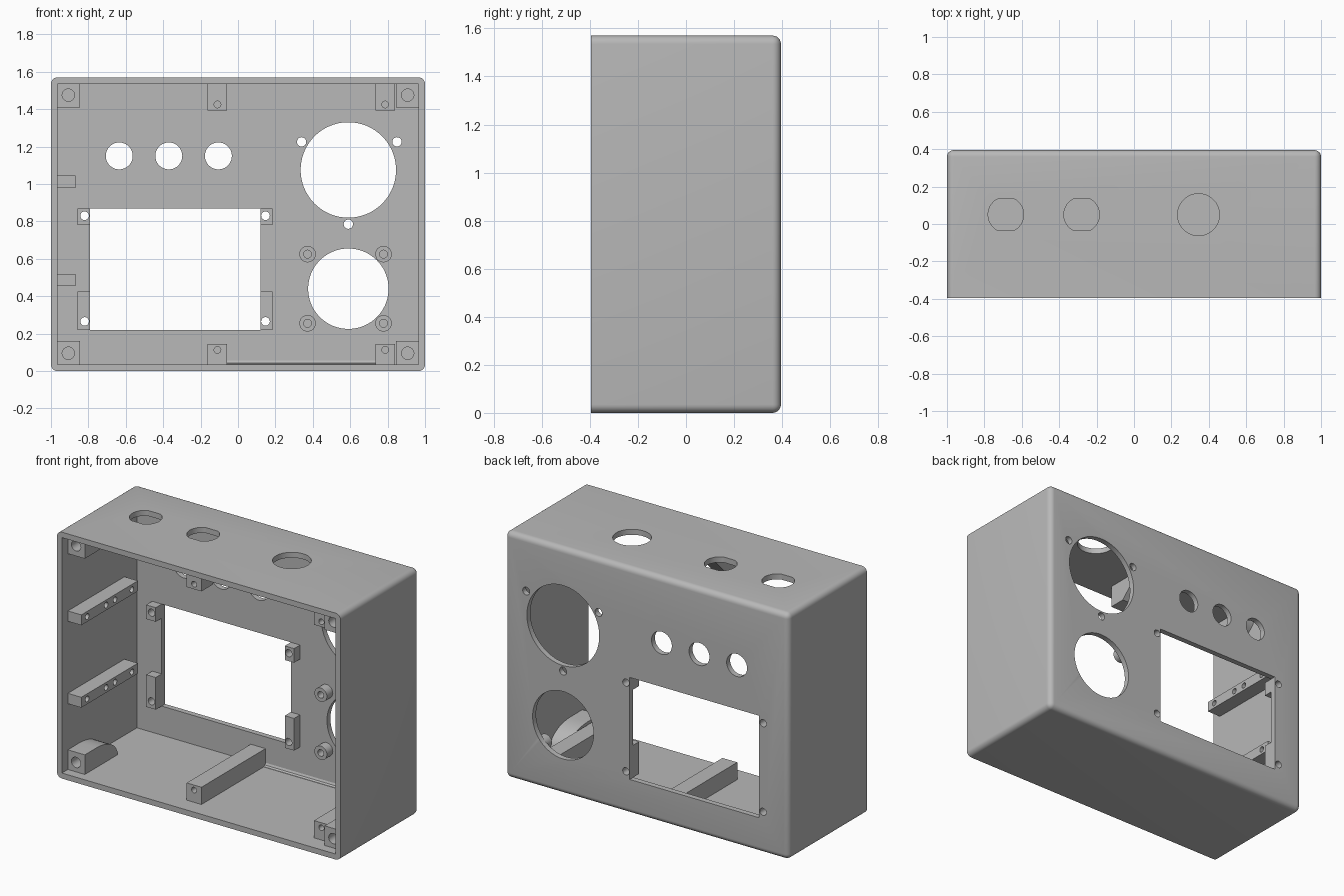
import bpy, bmesh, math
from mathutils import Matrix, Vector

if "Cube" in bpy.data.objects:
    bpy.data.objects.remove(bpy.data.objects["Cube"])

W, D, H, T = 1.0, 0.395, 1.57, 0.035   # half width, half depth, height, wall
BACK = D - T                           # inner face of the back panel

grey = bpy.data.materials.new("housing grey")
grey.use_nodes = True
grey.diffuse_color = (0.48, 0.48, 0.48, 1)
grey.node_tree.nodes["Principled BSDF"].inputs["Base Color"].default_value = (0.48, 0.48, 0.48, 1)


def finish(name, bm):
    bmesh.ops.recalc_face_normals(bm, faces=bm.faces)
    me = bpy.data.meshes.new(name)
    bm.to_mesh(me)
    bm.free()
    me.materials.append(grey)
    ob = bpy.data.objects.new(name, me)
    bpy.context.collection.objects.link(ob)
    return ob


def box(name, x, y, z):
    bm = bmesh.new()
    bmesh.ops.create_cube(bm, size=1)
    for v in bm.verts:
        v.co = [r[0] if c < 0 else r[1] for c, r in zip(v.co, (x, y, z))]
    return finish(name, bm)


def prism(name, x, profile):
    """Extrude a (y, z) outline along x."""
    bm = bmesh.new()
    f = bm.faces.new([bm.verts.new((x[0], a, b)) for a, b in profile])
    new = bmesh.ops.extrude_face_region(bm, geom=[f])["geom"]
    bmesh.ops.translate(bm, vec=(x[1] - x[0], 0, 0),
                        verts=[v for v in new if isinstance(v, bmesh.types.BMVert)])
    return finish(name, bm)


def rod(name, p, r, length, axis="Y", r2=None, seg=48):
    """Cylinder or cone centred on p; r2 is the radius at the far end."""
    direction = Vector([float(a == axis) for a in "XYZ"])
    m = Matrix.Translation(p) @ direction.to_track_quat("Z", "Y").to_matrix().to_4x4()
    bm = bmesh.new()
    bmesh.ops.create_cone(bm, cap_ends=True, segments=seg, radius1=r,
                          radius2=r if r2 is None else r2, depth=length, matrix=m)
    return finish(name, bm)


def cut(ob, *cutters):
    for c in cutters:
        mod = ob.modifiers.new("cut", "BOOLEAN")
        mod.operation, mod.solver, mod.object = "DIFFERENCE", "EXACT", c
        bpy.context.view_layer.objects.active = ob
        bpy.ops.object.modifier_apply(modifier=mod.name)
        bpy.data.objects.remove(c)


def smooth(ob):
    bpy.ops.object.select_all(action="DESELECT")
    ob.select_set(True)
    bpy.context.view_layer.objects.active = ob
    bpy.ops.object.shade_smooth_by_angle(angle=math.radians(30))


# Shell: rounded everywhere except the open front rim
bm = bmesh.new()
bmesh.ops.create_cube(bm, size=1)
for v in bm.verts:
    v.co = (v.co.x * 2 * W, v.co.y * 2 * D, (v.co.z + 0.5) * H)
edges = [e for e in bm.edges if any(v.co.y > 0 for v in e.verts)]
bmesh.ops.bevel(bm, geom=edges, offset=T, segments=6, profile=0.5, affect="EDGES")
shell = finish("housing_shell", bm)
cut(shell, box("cavity", (T - W, W - T), (-1, BACK), (T, H - T)))

# Back panel openings
cut(shell, box("window", (-0.79, 0.12), (0.2, 0.6), (0.22, 0.87)))
for x in (-0.635, -0.37, -0.105):
    cut(shell, rod("knob_hole", (x, D, 1.15), 0.072, 0.3))
cut(shell, rod("large_hole", (0.59, D, 1.075), 0.255, 0.3, seg=96))
for x, z in ((0.34, 1.225), (0.85, 1.225), (0.59, 0.785)):
    cut(shell, rod("screw_hole", (x, D, z), 0.025, 0.3, seg=24))
cut(shell, rod("socket_hole", (0.59, D, 0.44), 0.215, 0.3, seg=96),
    rod("socket_chamfer", (0.59, D, 0.44), 0.195, 0.04, r2=0.235, seg=96))

# Top openings: two flat-sided holes and one round
for x in (-0.685, -0.28):
    bm = bmesh.new()
    bmesh.ops.create_cone(bm, cap_ends=True, segments=64, radius1=0.095, radius2=0.095,
                          depth=0.2, matrix=Matrix.Translation((x, 0.05, H)))
    for v in bm.verts:
        v.co.y = min(max(v.co.y, -0.035), 0.133)
    bmesh.ops.remove_doubles(bm, verts=bm.verts, dist=0.0001)
    cut(shell, finish("flat_sided_hole", bm))
cut(shell, rod("round_top_hole", (0.345, 0.05, H), 0.112, 0.2, "Z", seg=64))

# Mounting tabs beside the window, drilled through the panel
for side, x, hx in (("right", (-0.857, -0.79), -0.82), ("left", (0.12, 0.185), 0.147)):
    for level, z, hz in (("lower", (0.22, 0.425), 0.265), ("upper", (0.78, 0.87), 0.83)):
        tab = box(f"window_tab_{level}_{side}", x, (BACK - 0.06, BACK + 0.005), z)
        for ob in (tab, shell):
            cut(ob, rod("tab_hole", (hx, BACK, hz), 0.023, 0.4, seg=24))
        smooth(tab)
smooth(shell)

# Round standoffs around the socket
for x in (0.372, 0.778):
    for z in (0.255, 0.625):
        post = rod("socket_standoff", (x, BACK - 0.027, z), 0.044, 0.064, seg=32)
        cut(post, rod("pilot", (x, BACK - 0.06, z), 0.021, 0.1, seg=24))
        smooth(post)


def wall_z(top, h):
    """Height measured inward from the floor or the ceiling."""
    return H - h if top else h


# Corner posts with a curved run-out behind
for sx in (-1, 1):
    for top in (False, True):
        y0, y1, y2 = -D + 0.06, -D + 0.18, -D + 0.39
        arc = [(y1 + (y2 - y1) * math.sin(a), T + 0.125 * math.cos(a))
               for a in (math.pi / 2 * i / 8 for i in range(9))]
        outline = [(y0, T - 0.005), (y0, T + 0.125)] + arc + [(y2, T - 0.005)]
        post = prism("corner_post", (sx * 0.845, sx * 0.97),
                     [(y, wall_z(top, h)) for y, h in outline])
        cut(post, rod("pilot", (sx * 0.907, y0, wall_z(top, 0.095)), 0.033, 0.24, seg=32))
        smooth(post)

# Lid bosses: full-length bars on the floor, short tapered blocks on the ceiling
for x in (-0.11, 0.787):
    y0 = -D + 0.11
    bar = box("floor_bar", (x - 0.052, x + 0.052), (y0, BACK + 0.005), (T - 0.005, 0.145))
    cut(bar, rod("pilot", (x, y0, 0.113), 0.018, 0.2, seg=24))
    smooth(bar)
    block = prism("ceiling_boss", (x - 0.052, x + 0.052),
                  [(y0, H - T + 0.005), (y0, 1.393), (y0 + 0.11, 1.393),
                   (y0 + 0.25, H - T), (y0 + 0.25, H - T + 0.005)])
    cut(block, rod("pilot", (x, y0, 1.425), 0.018, 0.16, seg=24))
    smooth(block)

# Fillet along the floor between the bars
prism("floor_fillet", (-0.06, 0.735),
      [(BACK + 0.004, T - 0.004), (BACK - 0.02, T - 0.004), (BACK - 0.018, T + 0.002),
       (BACK - 0.006, T + 0.008), (BACK, T + 0.02), (BACK + 0.004, T + 0.02)])

# Drilled rails on the right wall
for z in (0.487, 1.012):
    rail = box("side_rail", (-0.97, -0.87), (-D + 0.06, -D + 0.63), (z - 0.033, z + 0.033))
    for d in (0.12, 0.31, 0.40, 0.57):
        cut(rail, rod("pilot", (-0.87, -D + d, z), 0.018, 0.12, "X", seg=24))
    smooth(rail)
